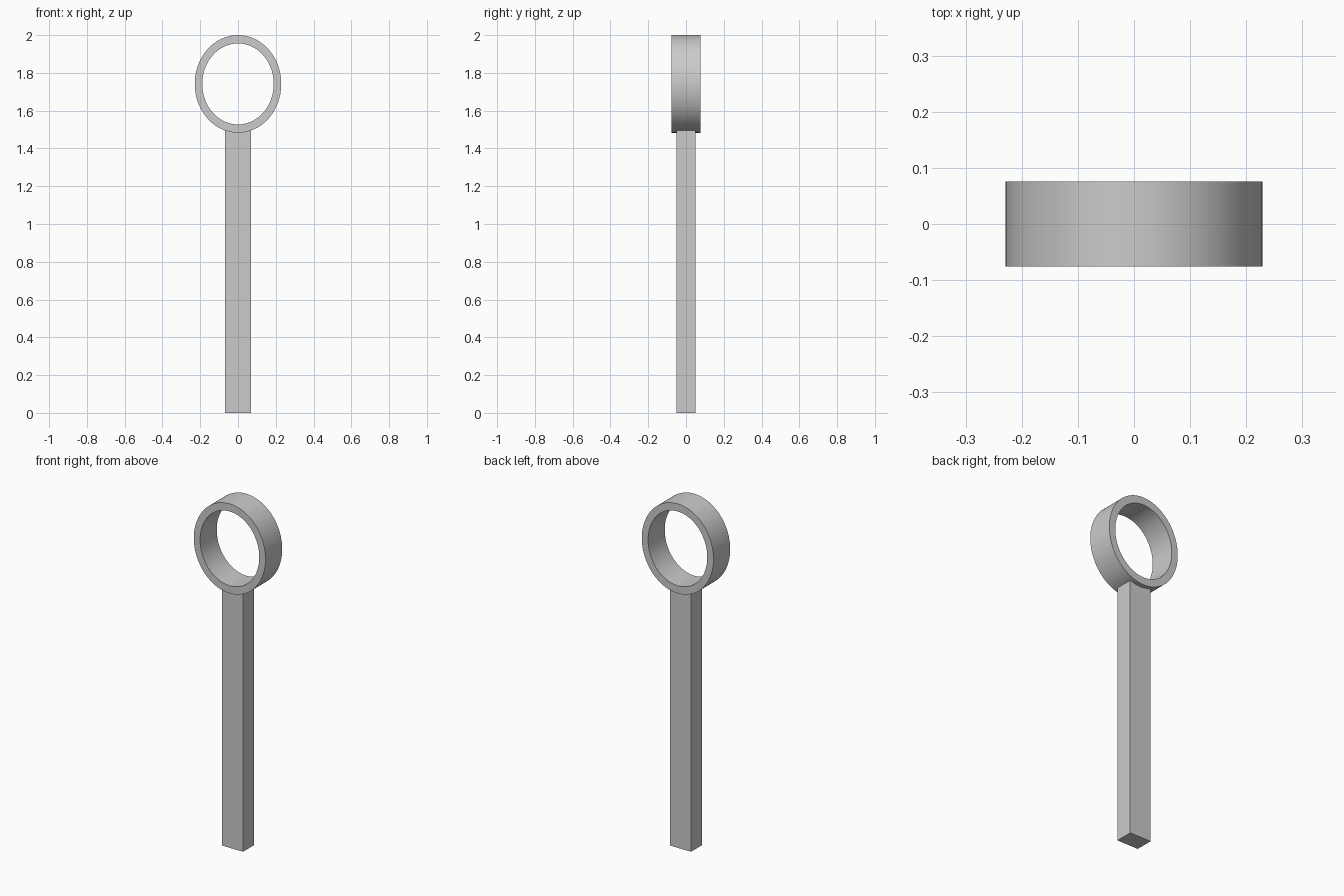
import bpy
import bmesh
from math import cos, sin, pi, radians

cube = bpy.data.objects.get("Cube")
if cube:
    bpy.data.objects.remove(cube, do_unlink=True)

# Single grey material
grey = bpy.data.materials.new("plain_grey")
grey.use_nodes = True
colour = (0.6, 0.6, 0.6, 1)
grey.diffuse_color = colour
grey.node_tree.nodes["Principled BSDF"].inputs["Base Color"].default_value = colour


def add_object(name, bm):
    bmesh.ops.recalc_face_normals(bm, faces=bm.faces)
    mesh = bpy.data.meshes.new(name)
    bm.to_mesh(mesh)
    bm.free()
    mesh.materials.append(grey)
    obj = bpy.data.objects.new(name, mesh)
    bpy.context.collection.objects.link(obj)
    return obj


# Handle: square-edged bar, its top sunk into the ring wall
HALF_X, HALF_Y, TOP = 0.068, 0.051, 1.505
bm = bmesh.new()
bmesh.ops.create_cube(bm, size=1)
for v in bm.verts:
    v.co.x *= 2 * HALF_X
    v.co.y *= 2 * HALF_Y
    v.co.z = (v.co.z + 0.5) * TOP
add_object("handle", bm)

# Ring: oval band, a rectangular section swept around the y axis
SIDES, CENTRE_Z, DEPTH = 96, 1.7415, 0.076
OUTER, INNER = (0.229, 0.2585), (0.189, 0.2145)
bm = bmesh.new()
sections = []
for i in range(SIDES):
    a = 2 * pi * i / SIDES
    sections.append([bm.verts.new((rx * cos(a), y, CENTRE_Z + rz * sin(a)))
                     for (rx, rz), y in ((OUTER, -DEPTH), (OUTER, DEPTH),
                                         (INNER, DEPTH), (INNER, -DEPTH))])
for i, here in enumerate(sections):
    after = sections[(i + 1) % SIDES]
    for k in range(4):
        n = (k + 1) % 4
        bm.faces.new((here[k], here[n], after[n], after[k]))
ring = add_object("ring", bm)

# Smooth the curved walls, keep the rims sharp
bpy.ops.object.select_all(action="DESELECT")
ring.select_set(True)
bpy.context.view_layer.objects.active = ring
bpy.ops.object.shade_smooth_by_angle(angle=radians(30))
